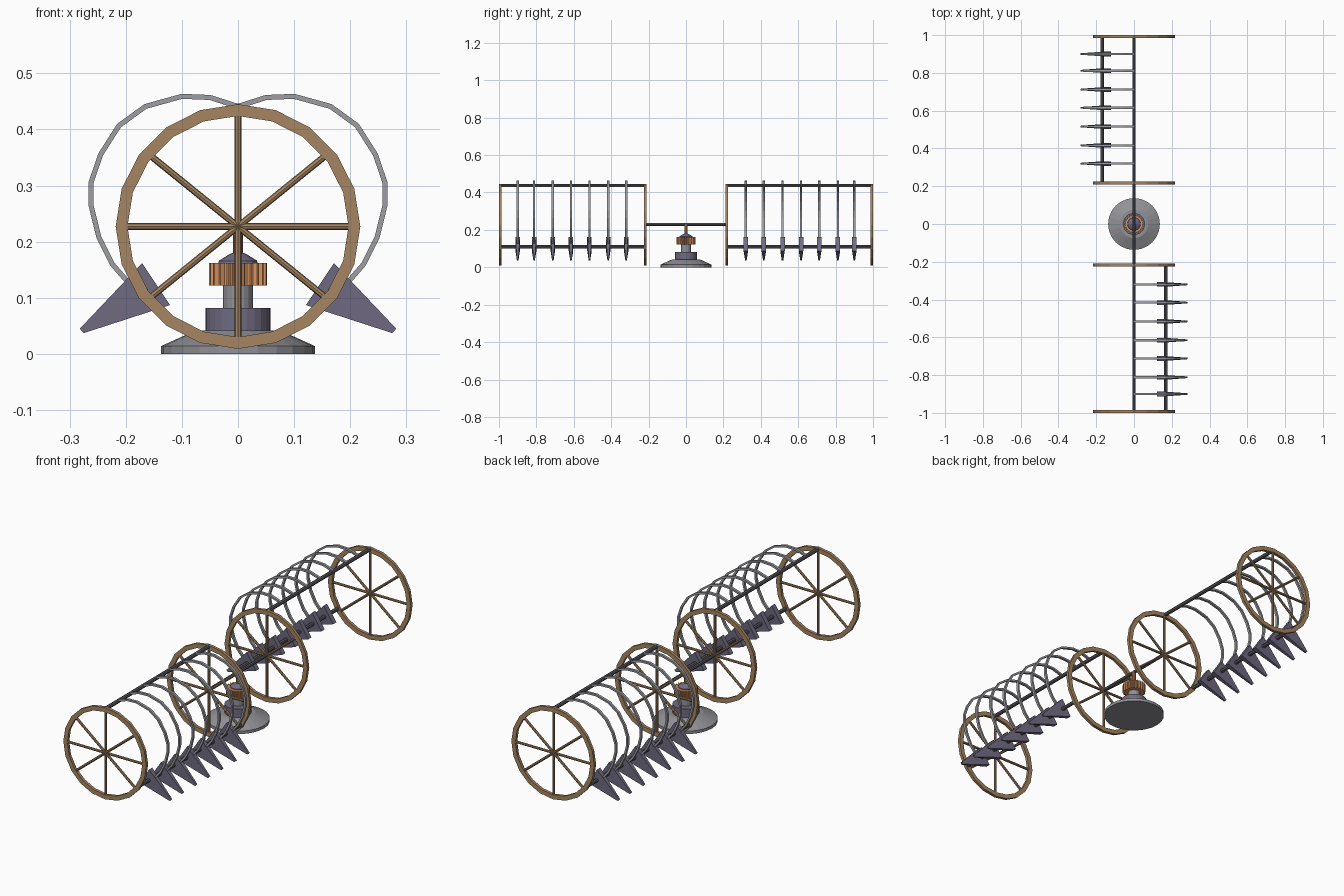
import bpy, bmesh, math
from mathutils import Vector, Matrix

if "Cube" in bpy.data.objects:
    bpy.data.objects.remove(bpy.data.objects["Cube"])


def material(name, *srgb):
    color = [((c + 0.055) / 1.055) ** 2.4 for c in srgb] + [1]
    m = bpy.data.materials.new(name)
    m.use_nodes = True
    m.diffuse_color = color
    m.node_tree.nodes["Principled BSDF"].inputs["Base Color"].default_value = color
    return m


WOOD = material("warm wood", 0.65, 0.52, 0.38)
COPPER = material("copper", 0.85, 0.58, 0.38)
STEEL = material("light steel", 0.62, 0.62, 0.64)
IRON = material("dark iron", 0.37, 0.37, 0.39)
VIOLET = material("violet grey metal", 0.44, 0.42, 0.51)
BASE = material("base grey", 0.57, 0.57, 0.59)


def finish(bm, name, mat):
    bmesh.ops.recalc_face_normals(bm, faces=bm.faces)
    mesh = bpy.data.meshes.new(name)
    bm.to_mesh(mesh)
    bm.free()
    mesh.materials.append(mat)
    ob = bpy.data.objects.new(name, mesh)
    bpy.context.collection.objects.link(ob)
    return ob


def add_rod(bm, a, b, radius, sides=8):
    a, b = Vector(a), Vector(b)
    turn = (b - a).to_track_quat("Z", "Y").to_matrix().to_4x4()
    bmesh.ops.create_cone(bm, cap_ends=True, segments=sides, radius1=radius, radius2=radius,
                          depth=(b - a).length, matrix=Matrix.Translation((a + b) / 2) @ turn)


def rod(name, a, b, radius, mat):
    bm = bmesh.new()
    add_rod(bm, a, b, radius)
    return finish(bm, name, mat)


def lathe(name, profile, sides, mat):
    """Spin (radius, height) points about z and cap both ends."""
    bm = bmesh.new()
    rings = []
    for r, z in profile:
        rings.append([bm.verts.new((r * math.cos(math.tau * i / sides),
                                    r * math.sin(math.tau * i / sides), z)) for i in range(sides)])
    for low, high in zip(rings, rings[1:]):
        for i in range(sides):
            j = (i + 1) % sides
            bm.faces.new((low[i], low[j], high[j], high[i]))
    bm.faces.new(rings[0])
    bm.faces.new(rings[-1])
    return finish(bm, name, mat)


HUB = 0.227
RIM = 0.218


def wheel(name, y):
    # Faceted rim
    bm = bmesh.new()
    section = [(RIM, -0.007), (RIM, 0.007), (0.197, 0.007), (0.197, -0.007)]
    sides = 20
    rings = []
    for i in range(sides):
        a = math.tau * i / sides
        rings.append([bm.verts.new((r * math.cos(a), y + d, HUB + r * math.sin(a))) for r, d in section])
    for i in range(sides):
        a, b = rings[i], rings[(i + 1) % sides]
        for k in range(4):
            m = (k + 1) % 4
            bm.faces.new((a[k], a[m], b[m], b[k]))
    # Spokes
    for deg in (0, 39, 90, 141, 180, 219, 270, 321):
        a = math.radians(deg)
        add_rod(bm, (0, y, HUB), (0.202 * math.cos(a), y, HUB + 0.202 * math.sin(a)), 0.006)
    return finish(bm, name, WOOD)


HOOP = [(0, 0.441), (0.05, 0.457), (0.1, 0.459), (0.165, 0.441), (0.212, 0.407), (0.245, 0.355),
        (0.262, 0.305), (0.262, 0.265), (0.248, 0.208), (0.224, 0.16), (0.185, 0.115)]


def hoop(name, side, y):
    # Bent square wire
    bm = bmesh.new()
    pts = [Vector((x, 0, z)) for x, z in HOOP]
    rings = []
    for i, p in enumerate(pts):
        t = (pts[min(i + 1, len(pts) - 1)] - pts[max(i - 1, 0)]).normalized()
        n = Vector((-t.z, 0, t.x)) * 0.0045
        w = Vector((0, 0.006, 0))
        rings.append([bm.verts.new((side * q.x, y + q.y, q.z))
                      for q in (p + n + w, p + n - w, p - n - w, p - n + w)])
    for a, b in zip(rings, rings[1:]):
        for k in range(4):
            m = (k + 1) % 4
            bm.faces.new((a[k], a[m], b[m], b[k]))
    bm.faces.new(rings[0])
    bm.faces.new(rings[-1])
    return finish(bm, name, STEEL)


def tine(name, side, y):
    # Wedge blade, thick at the root and thin at the tip
    bm = bmesh.new()
    outline = [(0.171, 0.162, 0.012), (0.282, 0.045, 0.004), (0.275, 0.037, 0.004), (0.121, 0.087, 0.012)]
    a = [bm.verts.new((side * x, y - t, z)) for x, z, t in outline]
    b = [bm.verts.new((side * x, y + t, z)) for x, z, t in outline]
    bm.faces.new(a)
    bm.faces.new(b)
    for k in range(4):
        m = (k + 1) % 4
        bm.faces.new((a[k], a[m], b[m], b[k]))
    return finish(bm, name, VIOLET)


# Two rake drums, each turned half a circle from the other
STATIONS = (0.32, 0.416, 0.516, 0.615, 0.712, 0.812, 0.9)
for label, d, side in (("front", -1, 1), ("back", 1, -1)):
    wheel(label + "_inner_wheel", d * 0.217)
    wheel(label + "_outer_wheel", d * 0.993)
    rod(label + "_top_rail", (0, d * 0.212, 0.437), (0, d * 0.995, 0.437), 0.009, IRON)
    rod(label + "_tine_rail", (side * 0.168, d * 0.212, 0.11), (side * 0.168, d * 0.995, 0.11), 0.009, IRON)
    for i, y in enumerate(STATIONS):
        hoop(f"{label}_hoop_{i + 1}", side, d * y)
        tine(f"{label}_tine_{i + 1}", side, d * y)

# Central axle and stand
rod("centre_axle", (0, -0.22, 0.23), (0, 0.22, 0.23), 0.008, IRON)
lathe("stand_foot", [(0.137, 0), (0.137, 0.014), (0.075, 0.042)], 24, BASE)
lathe("stand_collar", [(0.058, 0.038), (0.058, 0.082)], 24, VIOLET)
lathe("stand_column", [(0.027, 0.08), (0.027, 0.125)], 16, BASE)
lathe("stand_cap", [(0.036, 0.16), (0.034, 0.166), (0.018, 0.176), (0.01, 0.18)], 16, VIOLET)
lathe("stand_pin", [(0.009, 0.175), (0.009, 0.23)], 10, COPPER)

# Toothed ring
bm = bmesh.new()
teeth = 22
low = []
for i in range(teeth * 4):
    r = 0.052 if i % 4 < 2 else 0.045
    a = math.tau * i / (teeth * 4)
    low.append(bm.verts.new((r * math.cos(a), r * math.sin(a), 0.122)))
face = bm.faces.new(low)
top = bmesh.ops.extrude_face_region(bm, geom=[face], use_keep_orig=True)
bmesh.ops.translate(bm, vec=(0, 0, 0.04), verts=[g for g in top["geom"] if isinstance(g, bmesh.types.BMVert)])
finish(bm, "stand_gear", COPPER)
